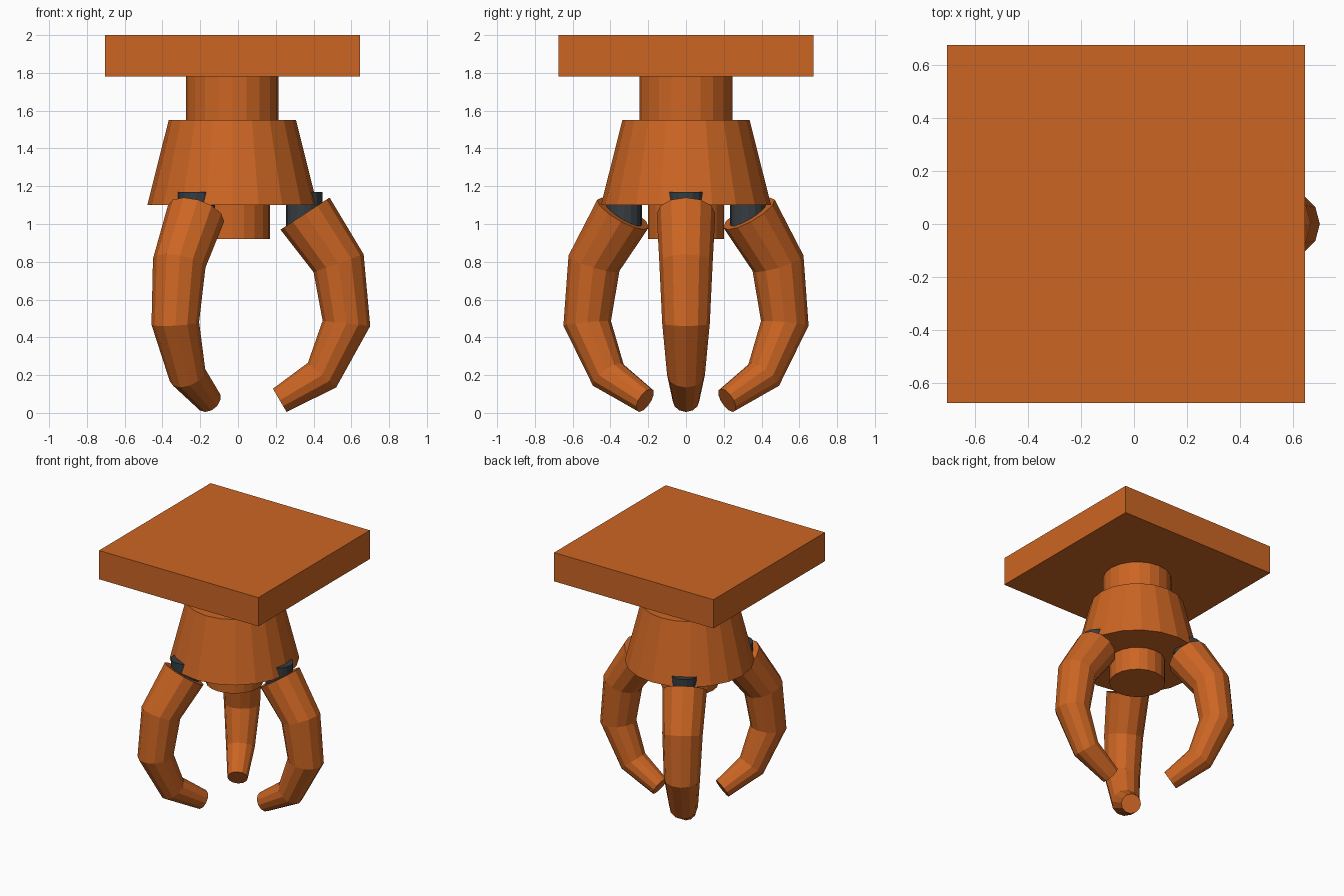
import bpy, bmesh, math
from mathutils import Matrix, Vector

if "Cube" in bpy.data.objects:
    bpy.data.objects.remove(bpy.data.objects["Cube"])

AXIS_X = -0.03  # the claw's vertical axis


def material(name, rgb):
    m = bpy.data.materials.new(name)
    m.diffuse_color = (*rgb, 1)
    m.use_nodes = True
    m.node_tree.nodes["Principled BSDF"].inputs["Base Color"].default_value = m.diffuse_color
    return m


ORANGE = material("orange paint", (0.60, 0.13, 0.017))
DARK = material("dark steel", (0.035, 0.046, 0.054))


def finish(name, bm, mat):
    bmesh.ops.recalc_face_normals(bm, faces=bm.faces)
    mesh = bpy.data.meshes.new(name)
    bm.to_mesh(mesh)
    bm.free()
    mesh.materials.append(mat)
    ob = bpy.data.objects.new(name, mesh)
    ob.location.x = AXIS_X
    bpy.context.collection.objects.link(ob)
    return ob


def frustum(name, r_low, r_high, z_low, z_high, mat, sides=20, at=(0, 0)):
    bm = bmesh.new()
    place = Matrix.Translation((at[0], at[1], (z_low + z_high) / 2))
    bmesh.ops.create_cone(bm, cap_ends=True, segments=sides, radius1=r_low,
                          radius2=r_high, depth=z_high - z_low, matrix=place)
    return finish(name, bm, mat)


# Mounting plate
bm = bmesh.new()
bmesh.ops.create_cube(bm, size=1, matrix=Matrix.Translation((0, 0, 1.89))
                      @ Matrix.Diagonal((1.35, 1.35, 0.22, 1)))
finish("mounting_plate", bm, ORANGE)

# Neck, tapered housing and lower hub
frustum("neck", 0.245, 0.245, 1.55, 1.78, ORANGE)
frustum("housing", 0.45, 0.337, 1.10, 1.55, ORANGE)
frustum("lower_hub", 0.20, 0.20, 0.92, 1.10, ORANGE)

# Finger rings: outer (radius, z), inner (radius, z), half width
RINGS = [
    ((0.515, 1.14), (0.255, 0.97), 0.155),
    ((0.695, 0.84), (0.430, 0.745), 0.141),
    ((0.730, 0.46), (0.478, 0.488), 0.126),
    ((0.550, 0.135), (0.400, 0.265), 0.100),
    ((0.287, 0.005), (0.215, 0.128), 0.071),
]
SIDES = 12


def finger(name, angle):
    bm = bmesh.new()
    turn = Matrix.Rotation(angle, 3, 'Z')
    loops = []
    for (ro, zo), (ri, zi), width in RINGS:
        mid = Vector(((ro + ri) / 2, 0, (zo + zi) / 2))
        arm = Vector(((ro - ri) / 2, 0, (zo - zi) / 2))
        steps = [2 * math.pi * i / SIDES for i in range(SIDES)]
        loops.append([bm.verts.new(turn @ (mid + arm * math.cos(t)
                      + Vector((0, width * math.sin(t), 0)))) for t in steps])
    for a, b in zip(loops, loops[1:]):
        for i in range(SIDES):
            j = (i + 1) % SIDES
            bm.faces.new((a[i], a[j], b[j], b[i]))
    bm.faces.new(loops[0])
    bm.faces.new(loops[-1])
    return finish(name, bm, ORANGE)


# Three fingers, each hung from a dark joint pin
for k in range(3):
    ang = k * 2 * math.pi / 3
    finger(f"finger_{k + 1}", ang)
    frustum(f"joint_pin_{k + 1}", 0.097, 0.097, 0.97, 1.17, DARK, 16,
            (0.38 * math.cos(ang), 0.38 * math.sin(ang)))
